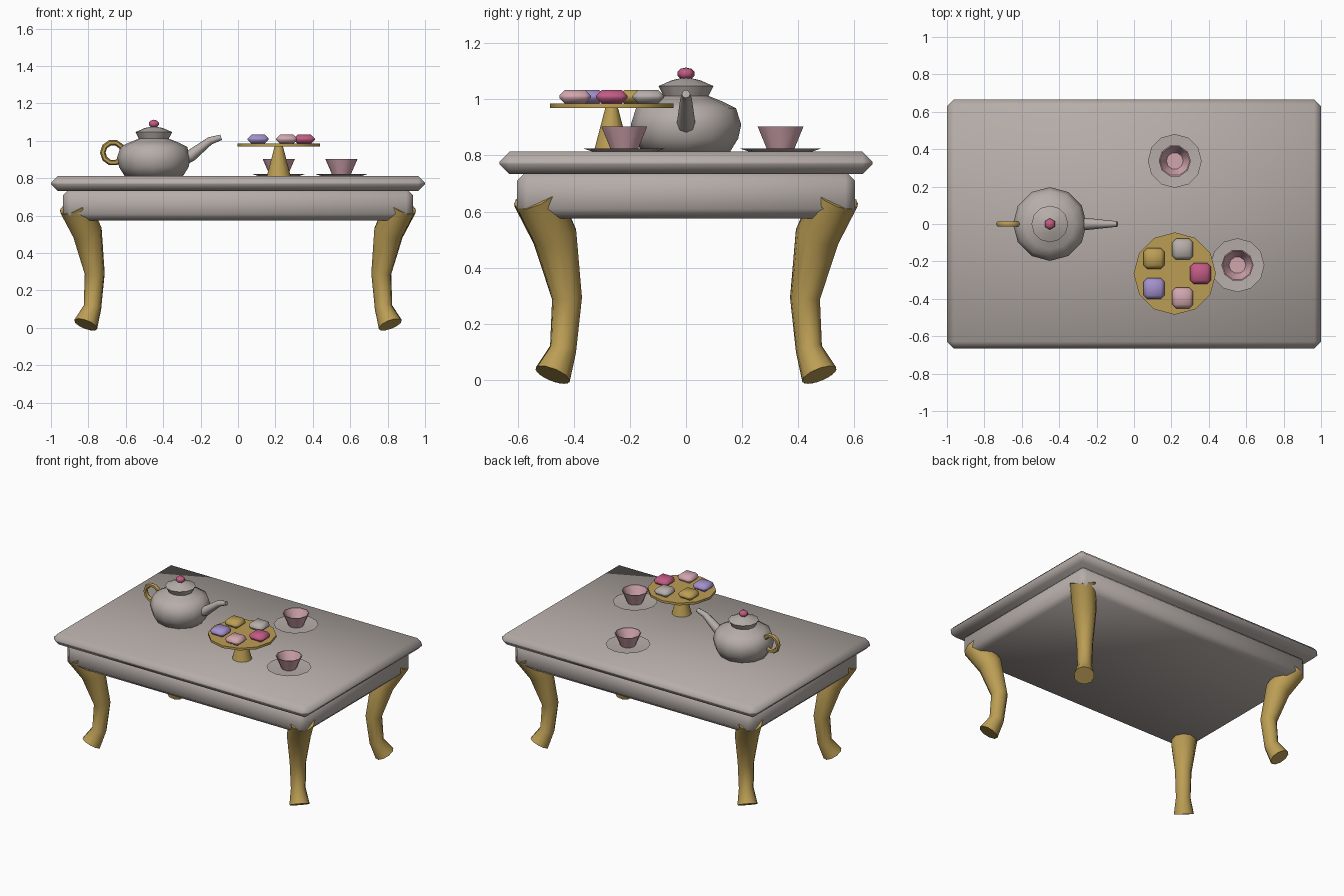
import bpy, bmesh, math
from mathutils import Vector, Matrix

if "Cube" in bpy.data.objects:
    bpy.data.objects.remove(bpy.data.objects["Cube"])


def mat(name, r, g, b):
    m = bpy.data.materials.new(name)
    m.diffuse_color = (r, g, b, 1)
    m.use_nodes = True
    m.node_tree.nodes["Principled BSDF"].inputs["Base Color"].default_value = m.diffuse_color
    return m


CREAM = mat("warm_grey", .47, .42, .395)
GOLD = mat("gold", .50, .34, .09)
PINK = mat("soft_pink", .64, .38, .42)
ROSE = mat("rose", .53, .105, .23)
LILAC = mat("lilac", .37, .28, .60)


def finish(bm, name, m, loc=(0, 0, 0)):
    bmesh.ops.recalc_face_normals(bm, faces=bm.faces[:])
    me = bpy.data.meshes.new(name)
    bm.to_mesh(me)
    bm.free()
    me.materials.append(m)
    ob = bpy.data.objects.new(name, me)
    ob.location = loc
    bpy.context.collection.objects.link(ob)
    bpy.ops.object.select_all(action='DESELECT')
    ob.select_set(True)
    bpy.context.view_layer.objects.active = ob
    bpy.ops.object.shade_smooth_by_angle(angle=math.radians(60))
    return ob


def box(name, m, size, loc, bevel):
    bm = bmesh.new()
    bmesh.ops.create_cube(bm, size=1)
    bmesh.ops.scale(bm, vec=size, verts=bm.verts[:])
    bmesh.ops.bevel(bm, geom=bm.edges[:], offset=bevel, segments=1,
                    affect='EDGES', profile=.5)
    return finish(bm, name, m, loc)


def bridge(bm, rings, closed=False):
    n = len(rings[0])
    pairs = list(zip(rings, rings[1:]))
    if closed:
        pairs.append((rings[-1], rings[0]))
    for a, b in pairs:
        for i in range(n):
            j = (i + 1) % n
            bm.faces.new((a[i], a[j], b[j], b[i]))
    if not closed:
        bm.faces.new(rings[0])
        bm.faces.new(rings[-1])


def lathe(name, m, profile, loc, n=12):
    bm = bmesh.new()
    rings = [[bm.verts.new((r * math.cos(2 * math.pi * i / n),
                            r * math.sin(2 * math.pi * i / n), z))
              for i in range(n)] for r, z in profile]
    bridge(bm, rings)
    return finish(bm, name, m, loc)


def tube(name, m, points, radii, n=8):
    """Round tube through points, each ring square to the path."""
    bm = bmesh.new()
    pts = [Vector(p) for p in points]
    rings = []
    for k, p in enumerate(pts):
        t = Vector()
        if k > 0:
            t += (p - pts[k - 1]).normalized()
        if k < len(pts) - 1:
            t += (pts[k + 1] - p).normalized()
        t.normalize()
        u = t.orthogonal() if k == 0 else (u - t * u.dot(t))
        u.normalize()
        w = t.cross(u)
        rings.append([bm.verts.new(p + radii[k] * (
            u * math.cos(2 * math.pi * i / n) + w * math.sin(2 * math.pi * i / n)))
            for i in range(n)])
    bridge(bm, rings)
    return finish(bm, name, m)


# table top and apron
box("table_top", CREAM, (2.0, 1.33, .08), (0, 0, .773), .036)
box("apron", CREAM, (1.87, 1.205, .17), (0, 0, .66), .035)

# curved legs, bowed along the diagonals
LEG = [(.875, .535, .655), (.805, .467, .51), (.766, .424, .29),
       (.778, .438, .11), (.814, .475, .018)]
LEG_R = [.085, .08, .054, .048, .066]
for sx, xn in ((-1, "left"), (1, "right")):
    for sy, yn in ((-1, "front"), (1, "back")):
        tube(f"{yn}_{xn}_leg", GOLD,
             [(x * sx, y * sy, z) for x, y, z in LEG], LEG_R, 10)

# teapot
TX = -.45
lathe("teapot_body", CREAM,
      [(.155, .81), (.186, .86), (.197, .91), (.178, .968), (.135, .99),
       (.08, 1.012), (.098, 1.047), (.05, 1.068), (.01, 1.077)], (TX, 0, 0))
bm = bmesh.new()
bmesh.ops.create_uvsphere(bm, u_segments=6, v_segments=5, radius=1)
bmesh.ops.scale(bm, vec=(.032, .032, .022), verts=bm.verts[:])
finish(bm, "lid_knob", ROSE, (TX, 0, 1.091))
tube("teapot_spout", CREAM,
     [(-.32, 0, .89), (-.25, 0, .922), (-.15, 0, 1.0), (-.09, 0, 1.019)],
     [.034, .032, .021, .015])
# ring handle
bm = bmesh.new()
N = 10
rings = []
for k in range(N):
    a = 2 * math.pi * k / N
    rings.append([bm.verts.new(((.055 + .015 * math.cos(b)) * math.cos(a),
                                .015 * math.sin(b),
                                (.055 + .015 * math.cos(b)) * math.sin(a)))
                  for b in (2 * math.pi * i / 6 for i in range(6))])
bridge(bm, rings, closed=True)
finish(bm, "teapot_handle", GOLD, (-.668, 0, .937))

# cups and saucers
for i, (x, y) in enumerate(((.218, .337), (.553, -.22)), 1):
    lathe(f"saucer_{i}", CREAM, [(.105, .811), (.144, .824), (.05, .818)], (x, y, 0))
    lathe(f"cup_{i}", PINK, [(.048, .815), (.086, .903), (.080, .903), (.045, .825)],
          (x, y, 0), 10)

# cake stand with five small cakes
CX, CY = .218, -.265
lathe("cake_stand_foot", GOLD, [(.064, .811), (.022, .972)], (CX, CY, 0))
lathe("cake_stand_plate", GOLD, [(.22, .969), (.22, .985)], (CX, CY, 0))
for i, m in enumerate((ROSE, CREAM, GOLD, LILAC, PINK)):
    a = 2 * math.pi * i / 5
    box(f"cake_{i + 1}", m, (.112, .112, .048),
        (CX + .137 * math.cos(a), CY + .137 * math.sin(a), 1.009), .02)
